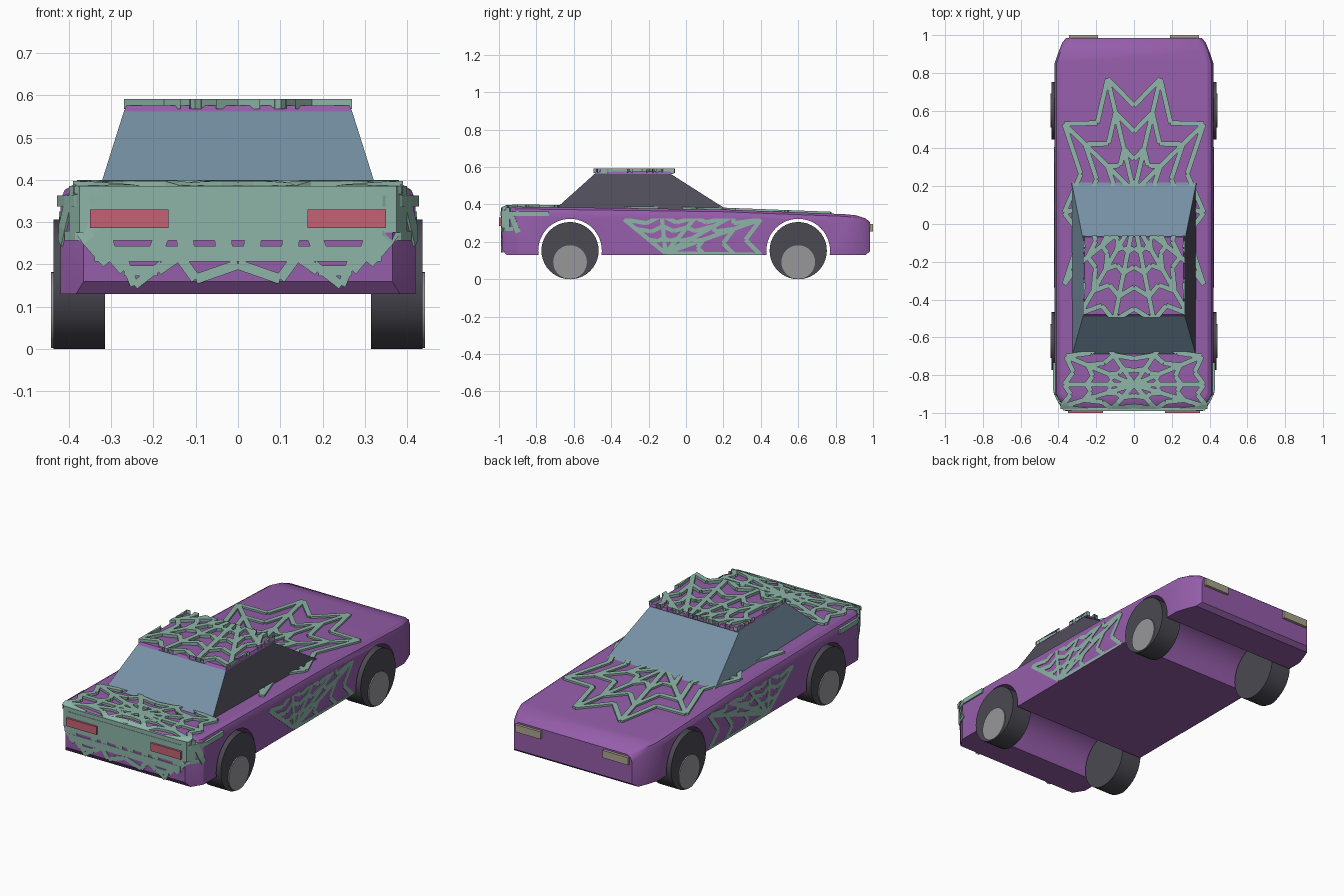
import bpy, bmesh, math
from mathutils import Vector

cube = bpy.data.objects.get("Cube")
if cube:
    bpy.data.objects.remove(cube, do_unlink=True)


def material(name, rgb):
    m = bpy.data.materials.new(name)
    m.use_nodes = True
    m.diffuse_color = (*rgb, 1)
    m.node_tree.nodes["Principled BSDF"].inputs["Base Color"].default_value = (*rgb, 1)
    return m


PURPLE = material("purple_paint", (0.30, 0.11, 0.40))
TEAL = material("pale_teal", (0.27, 0.46, 0.39))
GLASS = material("blue_glass", (0.18, 0.28, 0.37))
DARK = material("dark_glass", (0.08, 0.075, 0.10))
TYRE = material("tyre_grey", (0.07, 0.068, 0.085))
HUB = material("hub_grey", (0.31, 0.31, 0.33))
RED = material("red_lamp", (0.55, 0.12, 0.17))
BEIGE = material("beige_lamp", (0.40, 0.37, 0.27))


def finish(name, bm, *mats, smooth=False):
    bmesh.ops.recalc_face_normals(bm, faces=bm.faces)
    mesh = bpy.data.meshes.new(name)
    bm.to_mesh(mesh)
    bm.free()
    for m in mats:
        mesh.materials.append(m)
    ob = bpy.data.objects.new(name, mesh)
    bpy.context.collection.objects.link(ob)
    bpy.ops.object.select_all(action='DESELECT')
    ob.select_set(True)
    bpy.context.view_layer.objects.active = ob
    if smooth:
        bpy.ops.object.shade_smooth_by_angle(angle=math.radians(30))
    return ob


def loft(bm, rings):
    """Skin closed rings of points and cap both ends."""
    vs = [[bm.verts.new(p) for p in r] for r in rings]
    n = len(vs[0])
    for a, b in zip(vs, vs[1:]):
        for i in range(n):
            bm.faces.new((a[i], a[(i + 1) % n], b[(i + 1) % n], b[i]))
    bm.faces.new(vs[0])
    bm.faces.new(vs[-1])


def box(name, lo, hi, mat):
    bm = bmesh.new()
    loft(bm, [[(x, lo[1], lo[2]), (x, hi[1], lo[2]), (x, hi[1], hi[2]), (x, lo[1], hi[2])]
              for x in (lo[0], hi[0])])
    return finish(name, bm, mat)


def disc(name, x0, x1, y, z, r, mat, sides=40):
    bm = bmesh.new()
    angles = [math.tau * i / sides for i in range(sides)]
    loft(bm, [[(x, y + r * math.cos(a), z + r * math.sin(a)) for a in angles] for x in (x0, x1)])
    return finish(name, bm, mat, smooth=True)


# Body: stations of y, half width, top height, bottom height
STATIONS = [(-.985, .365, .37, .16), (-.96, .383, .385, .13), (-.90, .42, .388, .13),
            (.20, .42, .373, .13), (.85, .42, .348, .13), (.91, .40, .342, .13),
            (.96, .38, .325, .13), (.985, .36, .305, .15)]


def top(y):
    for a, b in zip(STATIONS, STATIONS[1:]):
        if y <= b[0]:
            t = max(0, (y - a[0]) / (b[0] - a[0]))
            return a[2] + t * (b[2] - a[2])
    return STATIONS[-1][2]


bm = bmesh.new()
loft(bm, [[(-w, y, b), (-w, y, t - .035), (-w + .01, y, t - .012), (-w + .03, y, t),
           (w - .03, y, t), (w - .01, y, t - .012), (w, y, t - .035), (w, y, b)]
          for y, w, t, b in STATIONS])
body = finish("body", bm, PURPLE)

# Wheel arches cut right across the body, then wheels and hubs
AXLES = {"front": -.62, "rear": .60}
for end, y in AXLES.items():
    cutter = disc("arch_cutter", -.6, .6, y, .153, .17, PURPLE, 48)
    cutter.hide_render = True
    bpy.context.view_layer.objects.active = body
    mod = body.modifiers.new("arch", 'BOOLEAN')
    mod.operation = 'DIFFERENCE'
    mod.solver = 'EXACT'
    mod.object = cutter
    bpy.ops.object.modifier_apply(modifier=mod.name)
    bpy.data.objects.remove(cutter, do_unlink=True)
    for side, s in (("left", 1), ("right", -1)):
        disc(f"{end}_{side}_tyre", s * .315, s * .436, y, .153, .153, TYRE)
        disc(f"{end}_{side}_hub", s * .43, s * .442, y, .092, .09, HUB)
bpy.ops.object.select_all(action='DESELECT')
body.select_set(True)
bpy.context.view_layer.objects.active = body
bpy.ops.object.shade_smooth_by_angle(angle=math.radians(30))


# Cabin glass and roof panel
def rect(x, y0, y1, z):
    return [(-x, y0, z), (x, y0, z), (x, y1, z), (-x, y1, z)]


bm = bmesh.new()
loft(bm, [rect(.332, -.71, .23, .365), rect(.27, -.49, -.08, .562)])
bm.normal_update()
bmesh.ops.recalc_face_normals(bm, faces=bm.faces)
for f in bm.faces:
    f.material_index = 1 if f.normal.x > .5 else 0
finish("cabin_glass", bm, GLASS, DARK)
bm = bmesh.new()
loft(bm, [rect(.27, -.49, -.065, .562), rect(.263, -.48, -.07, .576)])
finish("roof_panel", bm, PURPLE)

# Lamps
for side, s in (("left", 1), ("right", -1)):
    xs = sorted((s * .165, s * .35))
    box(f"front_{side}_lamp", (xs[0], -1.0, .286), (xs[1], -.95, .33), RED)
    xs = sorted((s * .19, s * .345))
    box(f"rear_{side}_lamp", (xs[0], .95, .255), (xs[1], 1.0, .296), BEIGE)


# Web strips: each surface maps (u, v, height) to space
def on_top(u, v, h):
    return (u, v, top(v) + h)


def on_roof(u, v, h):
    return (u, v, .576 + h)


def on_front(u, v, h):
    s, a = math.copysign(1, u), abs(u)
    if a < .37:
        return (u, -.983 - h, v)
    if a < .468:
        t = (a - .37) / .098
        return (s * (.37 + .05 * t + .8 * h), -.983 + .083 * t - .6 * h * (1 - t), v)
    return (s * (.42 + h), -.90 + a - .468, v)


def on_left(u, v, h):
    return (.42 + h, u, v)


def on_right(u, v, h):
    return (-.42 - h, u, v)


def strip(bm, surf, p, q, w, h):
    p, q = Vector(p), Vector(q)
    d = q - p
    if d.length < .001:
        return
    n = Vector((-d.y, d.x)).normalized() * w / 2
    steps = max(1, math.ceil(d.length / .05))
    rings = []
    for i in range(steps + 1):
        c = p + d * i / steps
        a, b = c - n, c + n
        rings.append([surf(*a, -.008), surf(*b, -.008), surf(*b, h), surf(*a, h)])
    loft(bm, rings)


def path(bm, surf, pts, w, h):
    for p, q in zip(pts, pts[1:]):
        strip(bm, surf, p, q, w, h)


def web(bm, surf, centre, tips, rings, w, h, closed=False, sag=.78):
    c = Vector(centre)
    tips = [Vector(t) - c for t in tips]
    for t in tips:
        strip(bm, surf, c, c + t, w, h)
    pairs = list(zip(tips, tips[1:])) + ([(tips[-1], tips[0])] if closed else [])
    for f in rings:
        for a, b in pairs:
            path(bm, surf, [c + a * f, c + (a + b) / 2 * f * sag, c + b * f], w, h)


def clip(bm, lo, hi):
    for axis in range(3):
        for lim, s in ((lo[axis], -1), (hi[axis], 1)):
            co, no = Vector(), Vector()
            co[axis], no[axis] = lim, s
            bmesh.ops.bisect_plane(bm, geom=bm.verts[:] + bm.edges[:] + bm.faces[:],
                                   plane_co=co, plane_no=no, clear_outer=True)


def mirrored(half):
    return half + [(-x, y) for x, y in reversed(half)]


# Front deck web, a full ring of spokes
bm = bmesh.new()
web(bm, on_top, (0, -.85), mirrored([(-.17, -1.04), (-.39, -.97), (-.37, -.85), (-.36, -.70), (-.16, -.62)]),
    (.36, .68, 1), .026, .012, closed=True, sag=.88)
clip(bm, (-.39, -.98, 0), (.39, -.60, 1))
finish("front_deck_web", bm, TEAL)

# Rear deck web fanning out from beneath the cabin
bm = bmesh.new()
web(bm, on_top, (0, .17), mirrored([(-.37, -.32), (-.37, .06), (-.37, .53), (-.14, .77)]),
    (.38, .7, 1), .026, .010, sag=.76)
clip(bm, (-.385, -.34, 0), (.385, .8, 1))
finish("rear_deck_web", bm, TEAL)

# Roof web
bm = bmesh.new()
web(bm, on_roof, (0, .02), mirrored([(-.30, -.06), (-.34, -.25), (-.30, -.50), (-.11, -.54)]),
    (.3, .5, .72, .95), .026, .015, sag=.88)
clip(bm, (-.27, -.495, 0), (.27, -.06, 1))
finish("roof_web", bm, TEAL)

# Door webs on both flanks
for side, surf in (("left", on_left), ("right", on_right)):
    bm = bmesh.new()
    web(bm, surf, (-.11, .14), [(-.33, .32), (-.13, .34), (.05, .33), (.25, .34), (.40, .32), (.40, .13)],
        (.4, .72, 1), .022, .003, sag=.84)
    clip(bm, (-1, -.34, .131), (1, .42, .325))
    finish(f"{side}_door_web", bm, TEAL)

# Nose web: solid band wrapping the corners with tangled strands hanging below
bm = bmesh.new()
strip(bm, on_front, (-.42, .33), (.42, .33), .11, .006)
strip(bm, on_front, (-.635, .35), (.635, .35), .026, .008)
strip(bm, on_front, (-.44, .268), (.44, .268), .022, .006)
strip(bm, on_front, (-.34, .225), (.34, .225), .036, .007)
for s in (1, -1):
    for a, b, w in (((.37, .29), (.30, .21), .05), ((.32, .29), (.30, .22), .03),
                    ((.17, .29), (.20, .22), .035), ((.13, .29), (.12, .22), .04),
                    ((.04, .29), (.03, .22), .04), ((.47, .25), (.42, .36), .03)):
        strip(bm, on_front, (s * a[0], a[1]), (s * b[0], b[1]), w, .006)
    path(bm, on_front, [(s * x, z) for x, z in
                        ((.30, .22), (.27, .185), (.19, .185), (.14, .22), (.10, .165), (0, .20))], .024, .007)
    path(bm, on_front, [(s * x, z) for x, z in ((.27, .21), (.245, .15), (.18, .20))], .02, .007)
finish("nose_web", bm, TEAL)
